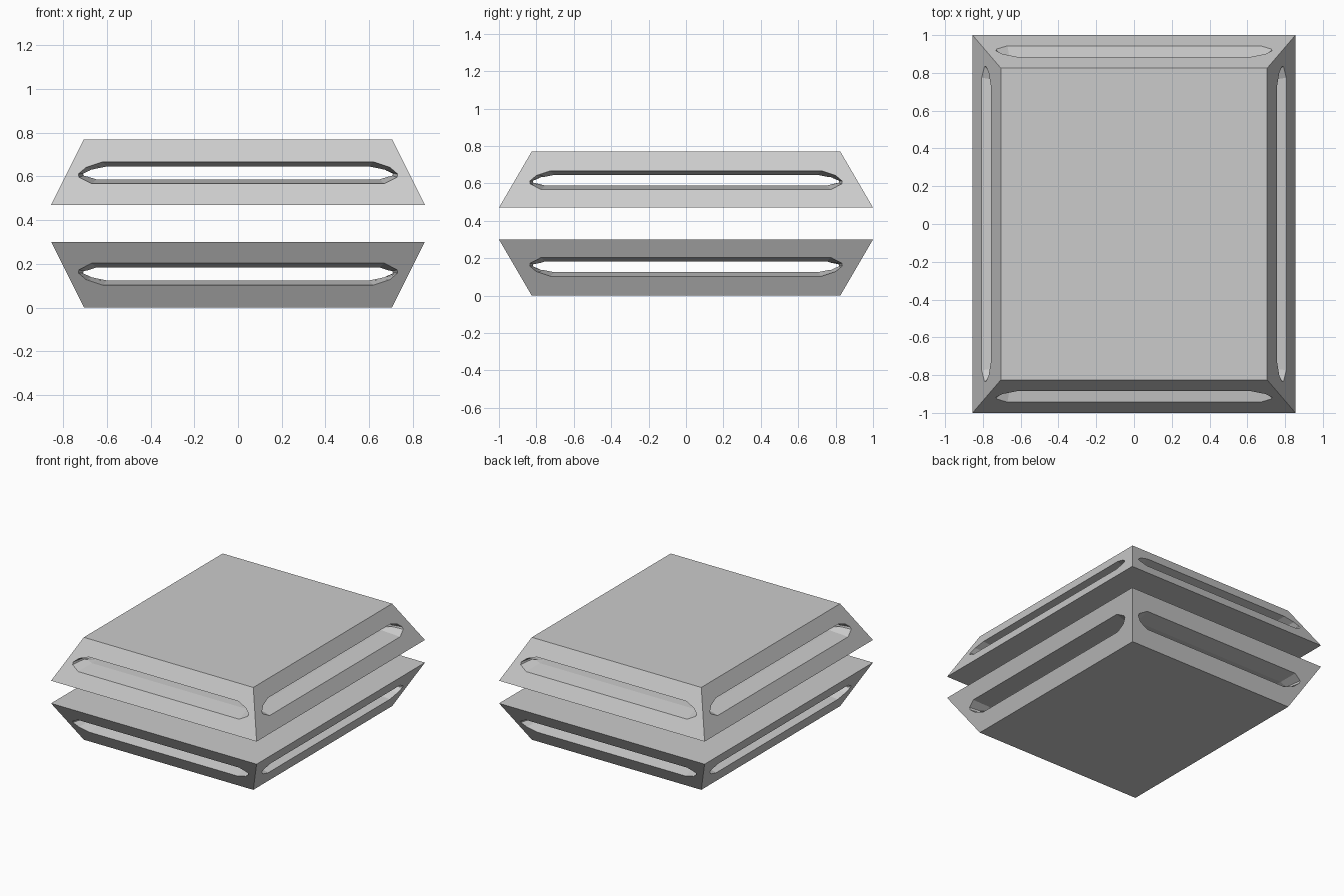
import bpy, bmesh
from mathutils import Matrix

if "Cube" in bpy.data.objects:
    bpy.data.objects.remove(bpy.data.objects["Cube"])

Z0, Z1 = 0.47, 0.77
HX0, HX1 = 0.855, 0.705   # half width at wide and narrow ends
HY0, HY1 = 1.0, 0.825


def loft(name, loops):
    """Closed solid skinned through equal-length loops."""
    bm = bmesh.new()
    rings = [[bm.verts.new(p) for p in loop] for loop in loops]
    n = len(rings[0])
    for a, b in zip(rings, rings[1:]):
        for i in range(n):
            j = (i + 1) % n
            bm.faces.new((a[i], a[j], b[j], b[i]))
    bm.faces.new(rings[0])
    bm.faces.new(rings[-1])
    bmesh.ops.recalc_face_normals(bm, faces=bm.faces)
    me = bpy.data.meshes.new(name)
    bm.to_mesh(me)
    bm.free()
    ob = bpy.data.objects.new(name, me)
    bpy.context.collection.objects.link(ob)
    return ob


def rect(hx, hy, z):
    return [(-hx, -hy, z), (hx, -hy, z), (hx, hy, z), (-hx, hy, z)]


def slot_cutter(name, end, half0, half1, inner, along_x):
    """Through slot whose mouths taper from the sloped faces to a thin tunnel."""
    # rounded slot outline, as (along, z)
    half = [(end - 0.11, 0.667), (end - 0.035, 0.642), (end, 0.612),
            (end - 0.002, 0.597), (end - 0.06, 0.567)]
    outline = half + [(-u, z) for u, z in reversed(half)]
    zc = 0.615

    def loop(side, depth, small):
        pts = []
        for u, z in outline:
            if small:
                u, z = u * (end - 0.025) / end, zc + (z - zc) * inner
            d = half0 + (half1 - half0) * (z - Z0) / (Z1 - Z0) - depth
            pts.append((side * d, u, z) if along_x else (u, side * d, z))
        return pts

    steps = [(-0.1, False), (0, False), (0.12, True)]
    return loft(name, [loop(-1, *s) for s in steps] +
                [loop(1, *s) for s in reversed(steps)])


# upper tapered block with crossing slots
upper = loft("upper_block", [rect(HX0, HY0, Z0), rect(HX1, HY1, Z1)])
cutters = [slot_cutter("slot_front_back", 0.73, HY0, HY1, 0.60, False),
           slot_cutter("slot_sides", 0.835, HX0, HX1, 0.58, True)]
for c in cutters:
    c.hide_render = True
    m = upper.modifiers.new("slot", "BOOLEAN")
    m.operation, m.solver, m.object = "DIFFERENCE", "EXACT", c
bpy.context.view_layer.objects.active = upper
for m in list(upper.modifiers):
    bpy.ops.object.modifier_apply(modifier=m.name)
for c in cutters:
    bpy.data.objects.remove(c)

# lower block is the upper one flipped over
lower = upper.copy()
lower.data = upper.data.copy()
lower.name = "lower_block"
bpy.context.collection.objects.link(lower)
lower.data.transform(Matrix.Translation((0, 0, Z1)) @ Matrix.Scale(-1, 4, (0, 0, 1)))
lower.data.flip_normals()
